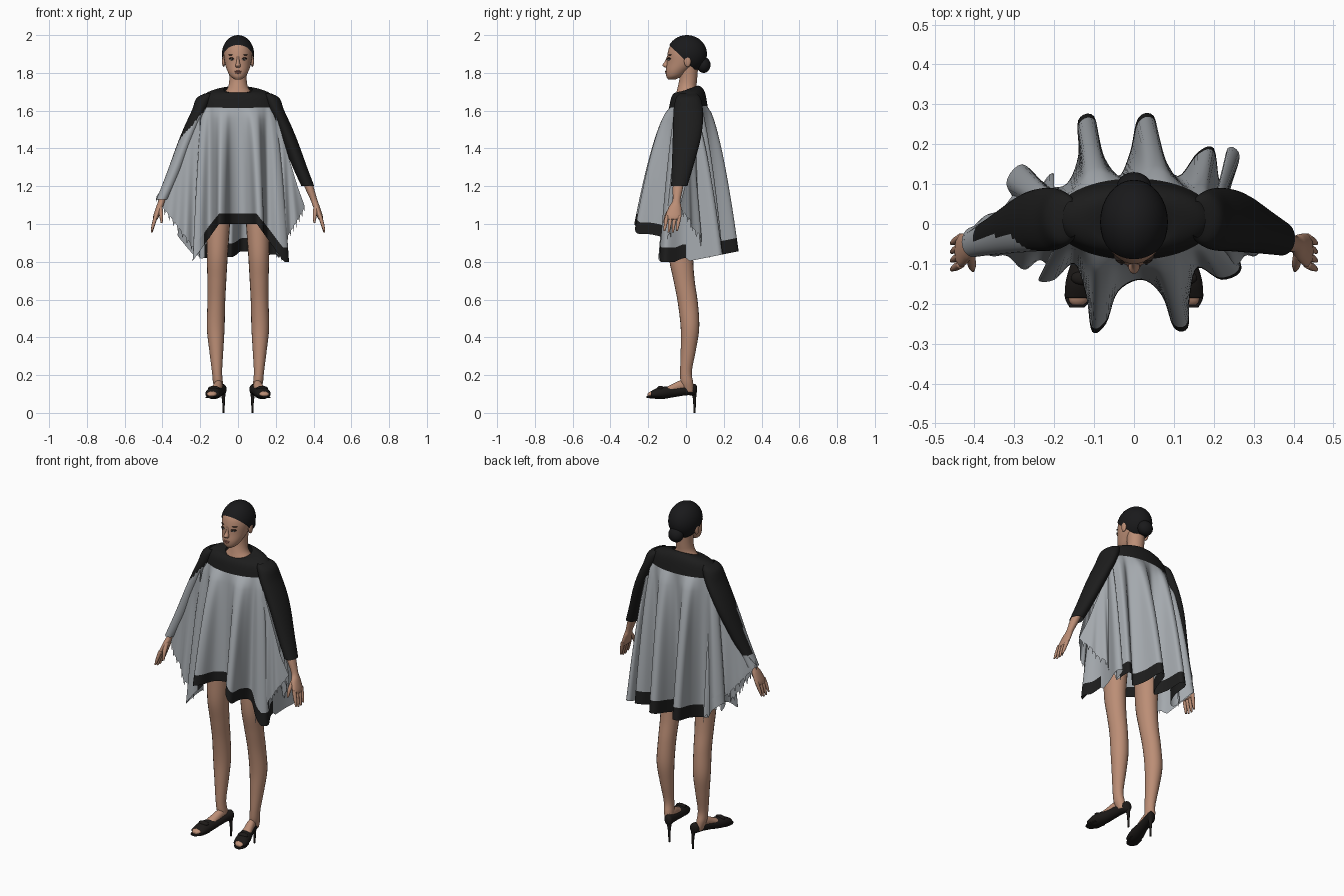
import bpy, bmesh, math
from mathutils import Matrix, Vector

if "Cube" in bpy.data.objects:
    bpy.data.objects.remove(bpy.data.objects["Cube"])


def material(name, r, g, b):
    m = bpy.data.materials.new(name)
    m.use_nodes = True
    m.diffuse_color = (r, g, b, 1)
    bsdf = m.node_tree.nodes["Principled BSDF"]
    bsdf.inputs["Base Color"].default_value = (r, g, b, 1)
    bsdf.inputs["Roughness"].default_value = 0.8
    return m


skin = material("skin", .5, .27, .18)
grey = material("grey wool", .37, .395, .42)
black = material("black wool", .012, .012, .012)
hair_black = material("black hair", .01, .01, .011)
leather = material("black leather", .012, .01, .009)
lip_red = material("lip", .38, .15, .11)
eye_white = material("eye white", .6, .57, .55)
dark = material("dark brown", .02, .013, .01)


def finish(name, bm, mats, rule=None):
    """Turn a bmesh into a smooth object, colouring faces by a rule."""
    bmesh.ops.recalc_face_normals(bm, faces=bm.faces)
    for f in bm.faces:
        f.smooth = True
        if rule:
            f.material_index = rule(f.calc_center_median())
    mesh = bpy.data.meshes.new(name)
    bm.to_mesh(mesh)
    bm.free()
    for m in mats:
        mesh.materials.append(m)
    ob = bpy.data.objects.new(name, mesh)
    bpy.context.collection.objects.link(ob)


def spline(pts, n, closed=False):
    """Smooth curve through points of any dimension."""
    pts = [Vector(p) for p in pts]
    count = len(pts)
    pick = (lambda i: pts[i % count]) if closed else (lambda i: pts[max(0, min(count - 1, i))])
    out = []
    for i in range(count if closed else count - 1):
        a, b, c, d = (pick(i + k) for k in (-1, 0, 1, 2))
        for j in range(n):
            t = j / n
            out.append((b * 2 + (c - a) * t + (a * 2 - b * 5 + c * 4 - d) * t * t
                        + (b * 3 - a - c * 3 + d) * t ** 3) / 2)
    return out if closed else out + [pts[-1]]


def grid(name, rows, mats, rule=None, closed=True, cap=False):
    """Skin a list of point rows."""
    bm = bmesh.new()
    vs = [[bm.verts.new(p) for p in r] for r in rows]
    n = len(vs[0])
    for a, b in zip(vs, vs[1:]):
        for i in range(n if closed else n - 1):
            j = (i + 1) % n
            bm.faces.new((a[i], a[j], b[j], b[i]))
    if cap:
        bm.faces.new(vs[0])
        bm.faces.new(vs[-1])
    finish(name, bm, mats, rule)


def loft(name, rings, mats, side=1, along="z", rule=None, n=20, cap=True):
    """Oval rings (x, y, z, half width, half depth) joined in a smooth tube."""
    rows = []
    for x, y, z, a, b in spline(rings, 6):
        row = []
        for k in range(n):
            t = math.tau * k / n
            u, v = a * math.cos(t), b * math.sin(t)
            row.append((side * (x + u), y + v, z) if along == "z" else (side * (x + u), y, z + v))
        rows.append(row)
    grid(name, rows, mats, rule, True, cap)


def ball(name, loc, scale, mat, cut=None):
    """Ellipsoid, optionally trimmed by a plane (point, normal)."""
    bm = bmesh.new()
    bmesh.ops.create_uvsphere(bm, u_segments=32, v_segments=20, radius=1,
                              matrix=Matrix.Translation(loc) @ Matrix.Diagonal((*scale, 1)))
    if cut:
        bmesh.ops.bisect_plane(bm, geom=bm.verts[:] + bm.edges[:] + bm.faces[:],
                               plane_co=cut[0], plane_no=cut[1], clear_inner=True)
    finish(name, bm, [mat])


# Head, neck and hair
loft("head", [(0, -.075, 1.766, .018, .02), (0, -.062, 1.782, .04, .042), (0, -.046, 1.81, .056, .061),
              (0, -.02, 1.85, .069, .082), (0, -.008, 1.9, .076, .09), (0, -.003, 1.94, .07, .083),
              (0, 0, 1.97, .045, .058), (0, 0, 1.988, .012, .014)], [skin], n=32)
loft("neck", [(0, 0, 1.66, .1, .06), (0, .005, 1.69, .078, .058), (0, .006, 1.725, .053, .05),
              (0, .012, 1.77, .046, .047), (0, .015, 1.84, .05, .05)], [skin], n=28)
ball("hair", (0, .005, 1.9), (.085, .106, .1), hair_black, ((0, 0, 1.862), (0, .97, 1)))
ball("hair_bun", (0, .093, 1.842), (.043, .037, .042), hair_black)
loft("nose", [(0, -.094, 1.888, .006, .006), (0, -.1, 1.86, .008, .012), (0, -.107, 1.841, .014, .018),
              (0, -.103, 1.829, .011, .009)], [skin])
ball("upper_lip", (0, -.102, 1.808), (.019, .009, .0045), lip_red)
ball("lower_lip", (0, -.101, 1.8), (.016, .01, .0055), lip_red)
for s, side in ((1, "left"), (-1, "right")):
    ball(side + "_ear", (s * .076, .008, 1.862), (.009, .018, .03), skin)
    ball(side + "_eyelid", (s * .031, -.085, 1.875), (.0165, .0135, .007), dark)
    ball(side + "_eye", (s * .031, -.087, 1.872), (.0135, .0135, .006), eye_white)
    ball(side + "_iris", (s * .031, -.0995, 1.872), (.0045, .003, .005), dark)
    ball(side + "_eyebrow", (s * .033, -.08, 1.895), (.018, .0135, .003), dark)

# Legs, feet and open-toed heels
for s, side in ((1, "left"), (-1, "right")):
    loft(side + "_leg", [(.095, -.02, 1.1, .06, .07), (.106, -.026, .95, .06, .068),
                         (.11, -.026, .82, .055, .064), (.112, -.01, .7, .05, .056),
                         (.115, .01, .58, .047, .053), (.118, .021, .45, .047, .049),
                         (.115, .012, .33, .037, .04), (.111, 0, .22, .027, .031),
                         (.106, .005, .16, .026, .033), (.098, .015, .11, .02, .026)], [skin], s)
    loft(side + "_foot", [(.095, .035, .135, .016, .02), (.103, -.02, .143, .022, .03),
                          (.113, -.07, .128, .026, .026), (.125, -.12, .11, .03, .02),
                          (.138, -.185, .1, .026, .014), (.141, -.203, .095, .014, .008)],
         [skin], s, "y")
    loft(side + "_shoe", [(.078, .058, .125, .01, .016), (.084, .045, .124, .024, .03),
                          (.095, 0, .12, .028, .027), (.108, -.06, .112, .032, .028),
                          (.122, -.11, .107, .04, .032), (.131, -.15, .103, .041, .03),
                          (.137, -.185, .097, .036, .018)], [leather], s, "y")
    loft(side + "_sole", [(.128, -.13, .084, .036, .005), (.138, -.18, .083, .036, .006),
                          (.143, -.21, .084, .018, .005)], [leather], s, "y")
    ball(side + "_shoe_bow", (s * .128, -.135, .13), (.03, .018, .013), leather)
    loft(side + "_heel", [(.08, .042, .115, .016, .016), (.077, .045, .07, .008, .008),
                          (.076, .045, 0, .005, .006)], [leather], s, n=12)

# Forearms and hands
for s, side in ((1, "left"), (-1, "right")):
    loft(side + "_arm", [(.34, -.025, 1.3, .025, .03), (.375, -.042, 1.2, .024, .028),
                         (.403, -.05, 1.125, .018, .021), (.416, -.058, 1.09, .018, .033),
                         (.432, -.066, 1.045, .016, .042), (.438, -.067, 1.025, .012, .038)],
         [skin], s)
    for i in range(4):
        y = -.034 - .022 * i
        tip = .95 + .009 * abs(i - 1.5)
        loft(f"{side}_finger_{i + 1}", [(.434, y, 1.045, .011, .011), (.447, y - .008, 1, .0095, .0095),
                                        (.457, y - .014, tip, .005, .005)], [skin], s, n=10)
    loft(side + "_thumb", [(.412, -.07, 1.095, .012, .016), (.407, -.1, 1.05, .011, .012),
                           (.404, -.115, 1.005, .005, .006)], [skin], s, n=10)

# Poncho body: shoulder yoke falling into deep folds at the hem
hem = spline([(.02, -.14), (.07, -.18), (.1, -.26), (.135, -.26), (.14, -.18), (.16, -.11), (.22, -.14),
              (.27, -.11), (.23, -.02), (.24, .08), (.265, .17), (.235, .19), (.215, .11), (.2, .19),
              (.16, .18), (.11, .12), (.07, .18), (.05, .27), (.01, .265), (-.01, .18), (-.04, .12),
              (-.08, .18), (-.1, .27), (-.14, .26), (-.14, .17), (-.17, .1), (-.22, .1), (-.28, .15),
              (-.32, .1), (-.27, .03), (-.21, -.02), (-.21, -.09), (-.24, -.14), (-.2, -.14),
              (-.15, -.1), (-.12, -.18), (-.105, -.27), (-.07, -.25), (-.04, -.17)], 5, True)
N = len(hem)


def hem_height(x, y):
    if y < 0:
        return max(.8, 1 - 1.4 * max(0, abs(x) - .1))
    return .8 + .2 * y + max(0, -x - .2)


def oval(rx, ry, cy, z, dip):
    return [Vector((rx * math.sin(a), cy - ry * math.cos(a), z - dip * math.cos(a)))
            for a in (math.tau * k / N for k in range(N))]


yoke = [oval(*p) for p in spline([(.076, .056, .008, 1.713, .02), (.13, .073, .012, 1.708, .014),
                                  (.184, .09, .012, 1.68, .01), (.203, .102, .012, 1.62, .005)], 4)]
grid("poncho_yoke", yoke, [black])
STEPS = 22
drape = []
for i in range(STEPS + 1):
    t = i / STEPS
    spread = t ** .62
    drape.append([(p.x + (h.x - p.x) * spread, p.y + (h.y - p.y) * spread,
                   p.z + (hem_height(*h) - p.z) * t) for p, h in zip(yoke[-1], hem)])
band_row = STEPS - 2
grid("poncho_drape", drape[:band_row + 1], [grey])
grid("poncho_hem_band", drape[band_row:], [black, grey],
     lambda c: int(c.x < -.18 or (c.x > .21 and c.y > 0)))

# Sleeves, the right one grey on its lower front and cuff
sleeve = [(.158, .012, 1.69, .02, .045), (.178, .012, 1.665, .042, .066), (.203, .012, 1.6, .042, .078),
          (.24, .01, 1.52, .042, .078), (.278, .001, 1.43, .041, .072), (.328, -.019, 1.3, .038, .056),
          (.37, -.036, 1.2, .034, .043)]
loft("left_sleeve", sleeve, [black], n=32, cap=False)
loft("right_sleeve", sleeve + [(.402, -.045, 1.13, .03, .038)], [black, grey], -1, n=32, cap=False,
     rule=lambda c: int(c.z < 1.2 or (c.z < 1.6 + 1.2 * (c.x + .18) and c.y < .2 * (c.x + .2))))


# Fringed side panels hanging from the arms
def wing(name, s, f, reach, tip):
    cols, rows = 40, 14
    sheet = []
    for j in range(rows + 1):
        v = j / rows
        row = []
        for i in range(cols + 1):
            u = i / cols
            fringe = .03 * (i % 4 == 0) if j == rows else 0
            top = Vector((.2 + (reach - .24) * u, f * .06 * (1 - .6 * u) - .03 * u, 1.58 - .38 * u))
            low = Vector((.2 + (reach - .2) * u, f * (.11 + .07 * u) * (1 - u) - .035 * u,
                          .83 + (tip - .83) * u - fringe))
            p = top.lerp(low, v)
            p.y += .02 * v * (1 - u) * math.sin(u * 17 + f)
            row.append((s * p.x, p.y, p.z))
        sheet.append(row)
    grid(name, sheet, [grey], closed=False)


for s, side, reach, tip in ((1, "left", .355, 1.09), (-1, "right", .435, 1.14)):
    wing(side + "_front_panel", s, -1, reach, tip)
    wing(side + "_back_panel", s, 1, reach, tip)
